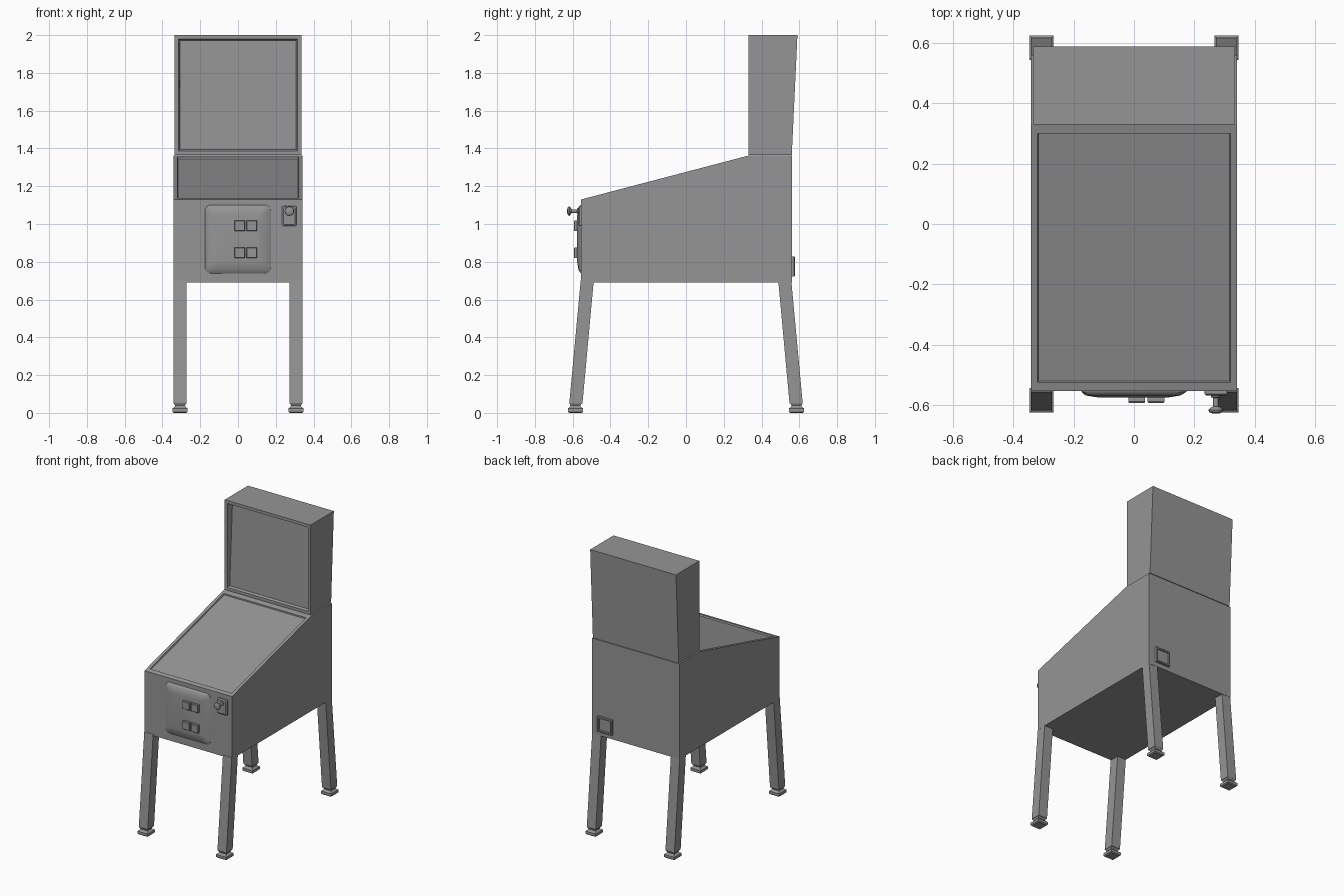
import bpy, bmesh, math
from mathutils import Vector

if "Cube" in bpy.data.objects:
    bpy.data.objects.remove(bpy.data.objects["Cube"])


def finish(name, bm, smooth=False):
    bmesh.ops.recalc_face_normals(bm, faces=bm.faces)
    me = bpy.data.meshes.new(name)
    bm.to_mesh(me)
    bm.free()
    ob = bpy.data.objects.new(name, me)
    bpy.context.collection.objects.link(ob)
    if smooth:
        bpy.ops.object.select_all(action='DESELECT')
        ob.select_set(True)
        bpy.context.view_layer.objects.active = ob
        bpy.ops.object.shade_smooth_by_angle(angle=math.radians(40))
    return ob


def prism(profile, half):
    """Extrude a (y, z) side profile across x."""
    bm = bmesh.new()
    f = bm.faces.new([bm.verts.new((-half, y, z)) for y, z in profile])
    g = bmesh.ops.extrude_face_region(bm, geom=[f])
    vs = [v for v in g['geom'] if isinstance(v, bmesh.types.BMVert)]
    bmesh.ops.translate(bm, verts=vs, vec=(2 * half, 0, 0))
    bmesh.ops.recalc_face_normals(bm, faces=bm.faces)
    return bm


def facing(bm, direction):
    d = Vector(direction).normalized()
    bm.normal_update()
    return max(bm.faces, key=lambda f: f.normal.dot(d))


def inset(bm, face, thickness, depth=0.0):
    bmesh.ops.inset_individual(bm, faces=[face], thickness=thickness, depth=depth,
                               use_even_offset=True)


def loft(name, rings, smooth=False):
    """Skin a stack of equal-length point rings and cap both ends."""
    bm = bmesh.new()
    rows = [[bm.verts.new(p) for p in r] for r in rings]
    n = len(rows[0])
    for a, b in zip(rows, rows[1:]):
        for i in range(n):
            j = (i + 1) % n
            bm.faces.new((a[i], a[j], b[j], b[i]))
    bm.faces.new(rows[0])
    bm.faces.new(rows[-1])
    return finish(name, bm, smooth)


def rect_z(x, y, z, h):
    return [(x + sx * h, y + sy * h, z) for sx, sy in ((-1, -1), (1, -1), (1, 1), (-1, 1))]


def rect_y(x, z, y, hx, hz, r=0.0, seg=4):
    """Plain or rounded rectangle in the xz plane."""
    if r == 0:
        return [(x + sx * hx, y, z + sz * hz) for sx, sz in ((1, 1), (-1, 1), (-1, -1), (1, -1))]
    pts = []
    for q, (sx, sz) in enumerate(((1, 1), (-1, 1), (-1, -1), (1, -1))):
        for k in range(seg + 1):
            a = math.pi / 2 * (q + k / seg)
            pts.append((x + sx * (hx - r) + r * math.cos(a), y, z + sz * (hz - r) + r * math.sin(a)))
    return pts


def lathe_y(name, x, z, profile, n=16):
    loft(name, [[(x + r * math.cos(2 * math.pi * i / n), y, z + r * math.sin(2 * math.pi * i / n))
                 for i in range(n)] for y, r in profile], True)


# Cabinet with sunken playfield glass
bm = prism([(-0.555, 0.69), (0.56, 0.69), (0.56, 1.362), (0.33, 1.362), (-0.555, 1.13)], 0.342)
top = facing(bm, (0, -0.25, 0.97))
inset(bm, top, 0.022)
for v in top.verts:
    s = -1 if v.co.y > 0 else 1
    v.co += Vector((0, 0.008 * s, 0.0021 * s))
inset(bm, top, 0.003, -0.009)
finish("cabinet", bm)

# Backbox with sunken, tilted display panel
bm = prism([(0.33, 1.366), (0.56, 1.366), (0.59, 2.0), (0.33, 2.0)], 0.335)
front = facing(bm, (0, -1, 0))
inset(bm, front, 0.021)
inset(bm, front, 0.008)
for v in front.verts:
    v.co.y += 0.045 if v.co.z > 1.7 else 0.015
finish("backbox", bm)

# Splayed legs and levelling feet
for sy, end in ((-1, "front"), (1, "back")):
    for sx, side in ((-1, "left"), (1, "right")):
        x = 0.307 * sx
        loft(f"{end}_{side}_leg", [rect_z(x, sy * 0.583, 0.05, 0.035),
                                   rect_z(x, sy * 0.523, 0.70, 0.0345)])
        loft(f"{end}_{side}_foot", [rect_z(x, sy * 0.585, z, h) for z, h in
             ((0, 0.034), (0.006, 0.04), (0.024, 0.04), (0.03, 0.031),
              (0.038, 0.026), (0.053, 0.034))])

# Coin door: cushioned rounded plate
loft("coin_door", [rect_y(0, 0.92, -0.55, 0.175, 0.182, 0.03),
                   rect_y(0, 0.92, -0.557, 0.174, 0.181, 0.03),
                   rect_y(-0.003, 0.922, -0.569, 0.158, 0.167, 0.025),
                   rect_y(-0.003, 0.922, -0.576, 0.115, 0.125, 0.02)], True)

# Coin slot buttons
for i, x in enumerate((0.009, 0.073)):
    for j, z in enumerate((0.847, 0.99)):
        loft(f"coin_button_{i}_{j}", [rect_y(x, z, -0.565, 0.028, 0.028),
                                      rect_y(x, z, -0.590, 0.028, 0.028),
                                      rect_y(x, z, -0.594, 0.025, 0.025)])

# Plunger plate, rod and knob
loft("plunger_plate", [rect_y(0.272, 1.043, -0.55, 0.038, 0.053, 0.004, 2),
                       rect_y(0.272, 1.043, -0.564, 0.038, 0.053, 0.004, 2),
                       rect_y(0.272, 1.043, -0.570, 0.031, 0.046, 0.004, 2)])
lathe_y("plunger", 0.272, 1.068, [(-0.56, 0.018), (-0.575, 0.016), (-0.577, 0.009), (-0.605, 0.009),
                                  (-0.611, 0.019), (-0.617, 0.025), (-0.624, 0.023), (-0.629, 0.012)])

# Power socket frame on the back
loft("power_socket", [rect_y(0.235, 0.775, y, h, h - 0.003) for y, h in
                      ((0.55, 0.057), (0.573, 0.057), (0.576, 0.054), (0.576, 0.045), (0.568, 0.043))])

# Dark cabinet finish on everything
paint = bpy.data.materials.new("dark_grey")
paint.diffuse_color = (0.3, 0.3, 0.3, 1)
paint.use_nodes = True
paint.node_tree.nodes["Principled BSDF"].inputs["Base Color"].default_value = paint.diffuse_color
for ob in bpy.data.objects:
    ob.data.materials.append(paint)
